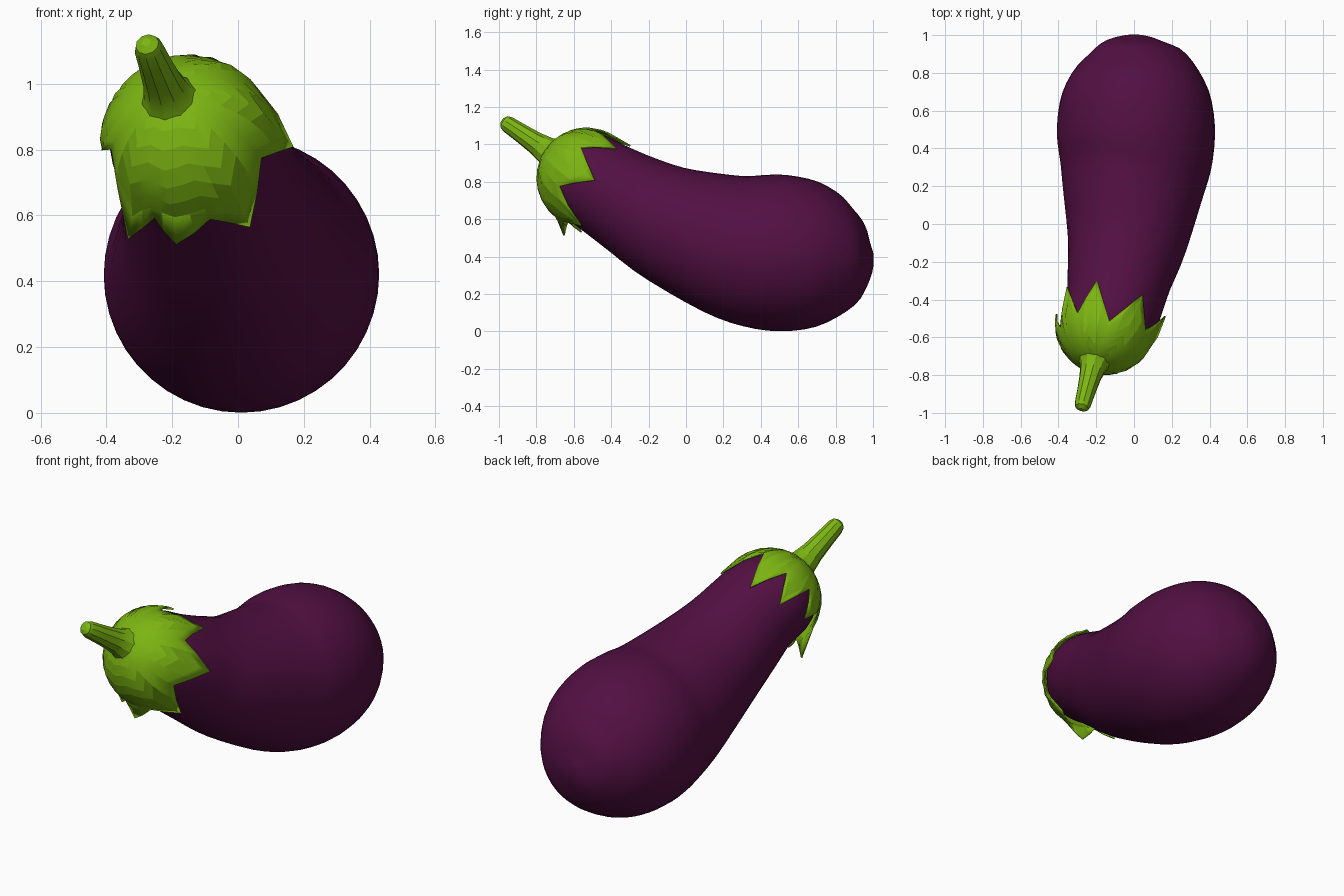
import bpy, bmesh, math
from mathutils import Vector

if "Cube" in bpy.data.objects:
    bpy.data.objects.remove(bpy.data.objects["Cube"], do_unlink=True)


def material(name, rgb):
    m = bpy.data.materials.new(name)
    m.use_nodes = True
    m.diffuse_color = (*rgb, 1)
    bsdf = m.node_tree.nodes["Principled BSDF"]
    bsdf.inputs["Base Color"].default_value = (*rgb, 1)
    bsdf.inputs["Roughness"].default_value = 0.5
    return m


purple = material("aubergine purple", (0.085, 0.005, 0.055))
green = material("leaf green", (0.20, 0.46, 0.006))

# Crown frame: centre of the neck end, axis towards the stem, two side vectors
crown = Vector((-0.15, -0.53, 0.82))
axis = Vector((-0.24, -0.80, 0.55)).normalized()
up = (Vector((0, 0, 1)) - axis * axis.z).normalized()
side = up.cross(axis)
if side.x < 0:
    side = -side


def make_object(name, bm, mat):
    bmesh.ops.recalc_face_normals(bm, faces=bm.faces)
    mesh = bpy.data.meshes.new(name)
    bm.to_mesh(mesh)
    bm.free()
    mesh.materials.append(mat)
    obj = bpy.data.objects.new(name, mesh)
    bpy.context.collection.objects.link(obj)
    return obj


def smooth(obj, degrees):
    bpy.ops.object.select_all(action="DESELECT")
    obj.select_set(True)
    bpy.context.view_layer.objects.active = obj
    bpy.ops.object.shade_smooth_by_angle(angle=math.radians(degrees))


def bridge(bm, a, b):
    n = len(a)
    for i in range(n):
        bm.faces.new((a[i], a[(i + 1) % n], b[(i + 1) % n], b[i]))


def spline(p, i, t):
    """Catmull-Rom point on a list of vectors."""
    a, b = p[max(i - 1, 0)], p[i]
    c, d = p[i + 1], p[min(i + 2, len(p) - 1)]
    return 0.5 * (2 * b + (c - a) * t + (2 * a - 5 * b + 4 * c - d) * t * t
                  + (3 * b - a - 3 * c + d) * t ** 3)


def loft(name, stations, sides, steps, mat):
    """Skin round rings of (x, y, z, radius) along a smooth spine."""
    pts = [Vector(s) for s in stations]
    path = [spline(pts, i, k / steps) for i in range(len(pts) - 1) for k in range(steps)]
    path.append(pts[-1])
    bm, rings = bmesh.new(), []
    for i, p in enumerate(path):
        tangent = (path[min(i + 1, len(path) - 1)] - path[max(i - 1, 0)]).to_3d().normalized()
        v = (Vector((0, 0, 1)) - tangent * tangent.z).normalized()
        w = tangent.cross(v)
        ring = []
        for k in range(sides):
            t = math.tau * k / sides
            ring.append(bm.verts.new(p.to_3d() + max(p.w, 0.004) * (v * math.cos(t) + w * math.sin(t))))
        rings.append(ring)
    for a, b in zip(rings, rings[1:]):
        bridge(bm, a, b)
    bm.faces.new(rings[0])
    bm.faces.new(rings[-1])
    return make_object(name, bm, mat)


# Fruit: rounded neck end under the crown, then the swelling body
neck = [(*(crown + axis * d), r) for d, r in
        ((0.235, 0), (0.225, 0.06), (0.19, 0.14), (0.13, 0.20), (0.04, 0.24))]
belly = [(-0.11, -0.45, 0.775, 0.252), (-0.075, -0.27, 0.67, 0.28),
         (-0.034, -0.07, 0.565, 0.322), (-0.005, 0.20, 0.468, 0.378),
         (0.01, 0.36, 0.432, 0.408), (0.01, 0.52, 0.418, 0.418),
         (0.008, 0.70, 0.412, 0.388), (0.005, 0.85, 0.412, 0.305),
         (0, 0.935, 0.418, 0.21), (0, 0.983, 0.422, 0.11), (0, 1.0, 0.425, 0)]
fruit = loft("fruit", neck + belly, 44, 3, purple)
smooth(fruit, 60)

# Calyx: spherical cap whose margin zigzags between lobe tips and notches
# each lobe: (angle of tip, height of tip on axis, radius of tip, notch after it)
lobes = [(-150, -0.09, 0.335, 0.15), (-96, 0.01, 0.27, 0.14),
         (-58, -0.05, 0.30, 0.11), (-23, -0.08, 0.285, 0.13),
         (30, -0.085, 0.285, 0.065), (78, -0.115, 0.30, 0.04),
         (137, -0.16, 0.275, -0.04), (180, -0.06, 0.33, -0.02)]
radius, rows = 0.27, 8
columns = []
for i, (ang, tip, tip_r, notch) in enumerate(lobes):
    ang2, tip2, tip_r2, _ = lobes[(i + 1) % len(lobes)]
    ang2 += 360 if ang2 < ang else 0
    mid, mid_r = (ang + ang2) / 2, radius
    for k in (0, 0.5):
        columns.append((ang + (mid - ang) * k, tip + (notch - tip) * k ** 0.8, tip_r + (mid_r - tip_r) * k))
    for k in (0, 0.5):
        columns.append((mid + (ang2 - mid) * k, notch + (tip2 - notch) * k ** 1.2, mid_r + (tip_r2 - mid_r) * k))

bm = bmesh.new()
pole = bm.verts.new(crown + axis * radius)
rings = [[] for _ in range(rows)]
for ang, margin, margin_r in columns:
    t = math.radians(ang)
    out = up * math.cos(t) + side * math.sin(t)
    end = math.acos(max(margin, 0) / radius) - min(margin, 0) / radius
    for j in range(rows):
        phi = end * (j + 1) / rows
        if phi <= math.pi / 2:
            h, r = radius * math.cos(phi), radius * math.sin(phi)
        else:
            h = -(phi - math.pi / 2) * radius
            r = radius + (margin_r - radius) * h / margin
        rings[j].append(bm.verts.new(crown + axis * h + out * r))
for a, b in zip(rings, rings[1:]):
    bridge(bm, a, b)
n = len(columns)
for i in range(n):
    bm.faces.new((pole, rings[0][i], rings[0][(i + 1) % n]))
calyx = make_object("calyx", bm, green)
shell = calyx.modifiers.new("thickness", "SOLIDIFY")
shell.thickness = 0.008
shell.offset = -1
smooth(calyx, 12)

# Stem: flared base, slim shaft, blunt bevelled tip
base, tip = crown + axis * 0.23, Vector((-0.276, -0.972, 1.12))
stem = loft("stem", [(*base.lerp(tip, f), r) for f, r in
                     ((0, 0.10), (0.13, 0.074), (0.35, 0.06), (0.65, 0.051),
                      (0.92, 0.045), (1.0, 0.036), (1.04, 0.015))], 10, 1, green)
smooth(stem, 30)
